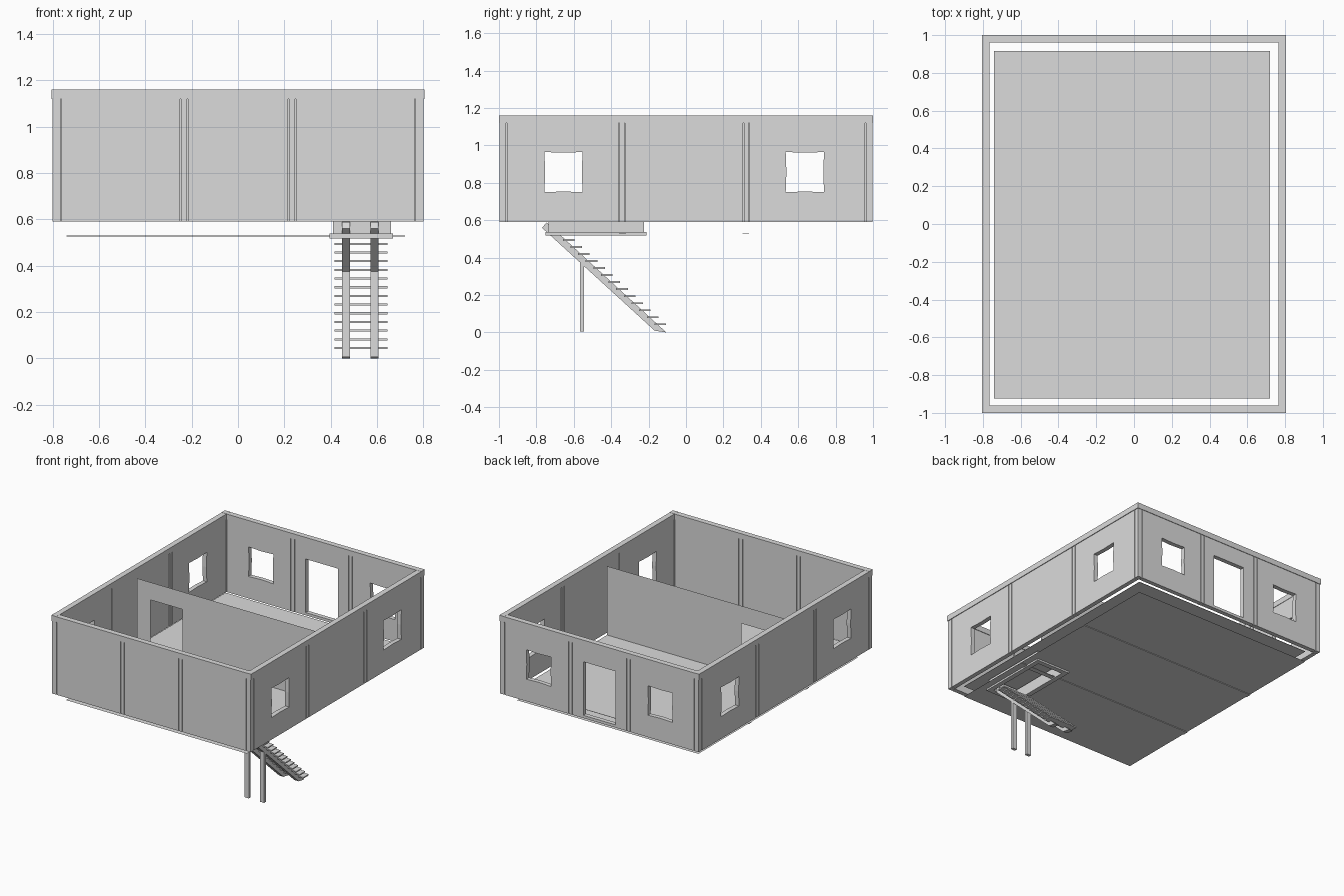
import bpy, bmesh

if "Cube" in bpy.data.objects:
    bpy.data.objects.remove(bpy.data.objects["Cube"])

grey = bpy.data.materials.new("light grey")
grey.diffuse_color = (0.71, 0.71, 0.71, 1)
grey.use_nodes = True
grey.node_tree.nodes["Principled BSDF"].inputs["Base Color"].default_value = grey.diffuse_color


def finish(name, bm):
    bmesh.ops.recalc_face_normals(bm, faces=bm.faces)
    me = bpy.data.meshes.new(name)
    bm.to_mesh(me)
    bm.free()
    me.materials.append(grey)
    ob = bpy.data.objects.new(name, me)
    bpy.context.collection.objects.link(ob)
    return ob


def box(name, x, y, z):
    """Box from (min, max) ranges."""
    bm = bmesh.new()
    bmesh.ops.create_cube(bm, size=1)
    for v in bm.verts:
        v.co = [r[0] if c < 0 else r[1] for c, r in zip(v.co, (x, y, z))]
    return finish(name, bm)


def loop8(u, z, inset=0.0):
    """Rectangle with corner and mid points; mid points may be pulled in."""
    (u0, u1), (z0, z1), i = u, z, inset
    um, zm = (u0 + u1) / 2, (z0 + z1) / 2
    return [(u0, z0), (um, z0 + i), (u1, z0), (u1 - i, zm),
            (u1, z1), (um, z1 - i), (u0, z1), (u0 + i, zm)]


def holed_panel(name, place, u, z, depth, hu, hz, inset=0.0):
    """Panel with an opening; one depth value gives a single sheet."""
    bm = bmesh.new()
    outer, hole = [[[bm.verts.new(place(a, b, d)) for a, b in pts] for d in depth]
                   for pts in (loop8(u, z), loop8(hu, hz, inset))]
    pairs = list(zip(outer, hole))
    if len(depth) > 1:
        pairs += [outer, hole]
    for p, q in pairs:
        for i in range(8):
            j = (i + 1) % 8
            bm.faces.new((p[i], p[j], q[j], q[i]))
    return finish(name, bm)


def on_x_wall(a, b, d):     # wall running along x
    return (a, d, b)


def on_y_wall(a, b, d):     # wall running along y
    return (d, a, b)


def flat(a, b, d):          # horizontal sheet
    return (a, b, d)


def span(s, a, b):
    return sorted((s * a, s * b))


WZ = (0.59, 1.12)
WIN = (0.75, 0.965)

# Ring beam with corner blocks and corner posts
for s, side in ((-1, "left"), (1, "right")):
    box(side + "_beam", span(s, 0.765, 0.805), (-0.96, 0.96), (1.12, 1.16))
for s, side in ((-1, "front"), (1, "back")):
    box(side + "_beam", (-0.765, 0.765), span(s, 0.96, 1.0), (1.12, 1.16))
    for t in (-1, 1):
        box(side + "_corner_block", span(t, 0.765, 0.805), span(s, 0.96, 1.0),
            (1.119, 1.161))
        box(side + "_corner_post", span(t, 0.767, 0.8), span(s, 0.962, 0.996), WZ)
        # recessed tongues joining the corner post to the panels
        box(side + "_corner_tongue", span(t, 0.76, 0.768), span(s, 0.972, 0.984), WZ)
        box(side + "_corner_tongue", span(t, 0.776, 0.788), span(s, 0.955, 0.963), WZ)

# Side walls: grooved posts, end panels with windows, plain middle panel
for s, side in ((-1, "left"), (1, "right")):
    d = span(s, 0.768, 0.8)
    for py in (-0.343, 0.322):
        box(side + "_wall_post", span(s, 0.766, 0.8), (py - 0.013, py + 0.013), WZ)
        box(side + "_post_tongue", span(s, 0.776, 0.788), (py - 0.02, py + 0.02), WZ)
    box(side + "_middle_panel", d, (-0.325, 0.304), WZ)
    holed_panel(side + "_front_window_panel", on_y_wall, (-0.957, -0.361), WZ, d,
                (-0.757, -0.553), WIN, 0.004)
    holed_panel(side + "_back_window_panel", on_y_wall, (0.34, 0.957), WZ, d,
                (0.533, 0.738), WIN, 0.004)

# Front and back walls
for s, side in ((-1, "front"), (1, "back")):
    d = span(s, 0.964, 0.996)
    for px in (-0.233, 0.233):
        box(side + "_wall_post", (px - 0.013, px + 0.013), span(s, 0.962, 0.996), WZ)
        box(side + "_post_tongue", (px - 0.02, px + 0.02), span(s, 0.972, 0.984), WZ)
    for t in (-1, 1):
        u = span(t, 0.25, 0.762)
        if s < 0:
            box("front_side_panel", u, d, WZ)
        else:
            holed_panel("back_window_panel", on_x_wall, u, WZ, d,
                        (t * 0.49 - 0.1, t * 0.49 + 0.1), WIN, 0.004)
    if s < 0:
        box("front_middle_panel", (-0.216, 0.216), d, WZ)
    else:
        holed_panel("back_door_panel", on_x_wall, (-0.216, 0.216), WZ, d,
                    (-0.13, 0.13), (0.61, 1.0))

# Inner partition sheet with a doorway
holed_panel("partition", on_x_wall, (-0.73, 0.72), (0.61, 1.113), (-0.12,),
            (-0.62, -0.365), (0.612, 0.985))

# Floor sheet, and the lower sheet with a hatch opening and joint strips
FX, FY = (-0.74, 0.72), (-0.925, 0.915)
box("floor", FX, FY, (0.609, 0.611))
holed_panel("lower_floor", flat, FX, FY, (0.531,), (0.43, 0.64), (-0.715, -0.247))
for py in (-0.34, 0.32):
    box("floor_strip", FX, (py - 0.018, py + 0.018), (0.526, 0.5305))


# Stair hatch: collar with a wider rim below
def frame(name, x, y, z, w):
    for xr in ((x[0], x[0] + w), (x[1] - w, x[1])):
        box(name + "_side", xr, y, z)
    for yr in ((y[0], y[0] + w), (y[1] - w, y[1])):
        box(name + "_end", (x[0] + w, x[1] - w), yr, z)


frame("hatch_collar", (0.41, 0.66), (-0.735, -0.225), (0.538, 0.599), 0.02)
frame("hatch_rim", (0.395, 0.67), (-0.75, -0.212), (0.518, 0.538), 0.035)

# Stair stringers and support posts
profile = [(-0.745, 0.588), (-0.77, 0.56), (-0.168, 0.01), (-0.105, 0.0)]
for x0 in (0.45, 0.573):
    bm = bmesh.new()
    face = bm.faces.new([bm.verts.new((x0, y, z)) for y, z in profile])
    ext = bmesh.ops.extrude_face_region(bm, geom=[face])
    for v in ext["geom"]:
        if isinstance(v, bmesh.types.BMVert):
            v.co.x += 0.034
    finish("stair_stringer", bm)
    box("stair_post", (x0, x0 + 0.034), (-0.567, -0.545), (0.005, 0.38))

# Treads
for i in range(13):
    y, z = -0.138 - i * 0.0408, 0.045 + i * 0.0375
    box("stair_tread", (0.417, 0.645), (y - 0.031, y + 0.031), (z - 0.005, z + 0.004))
